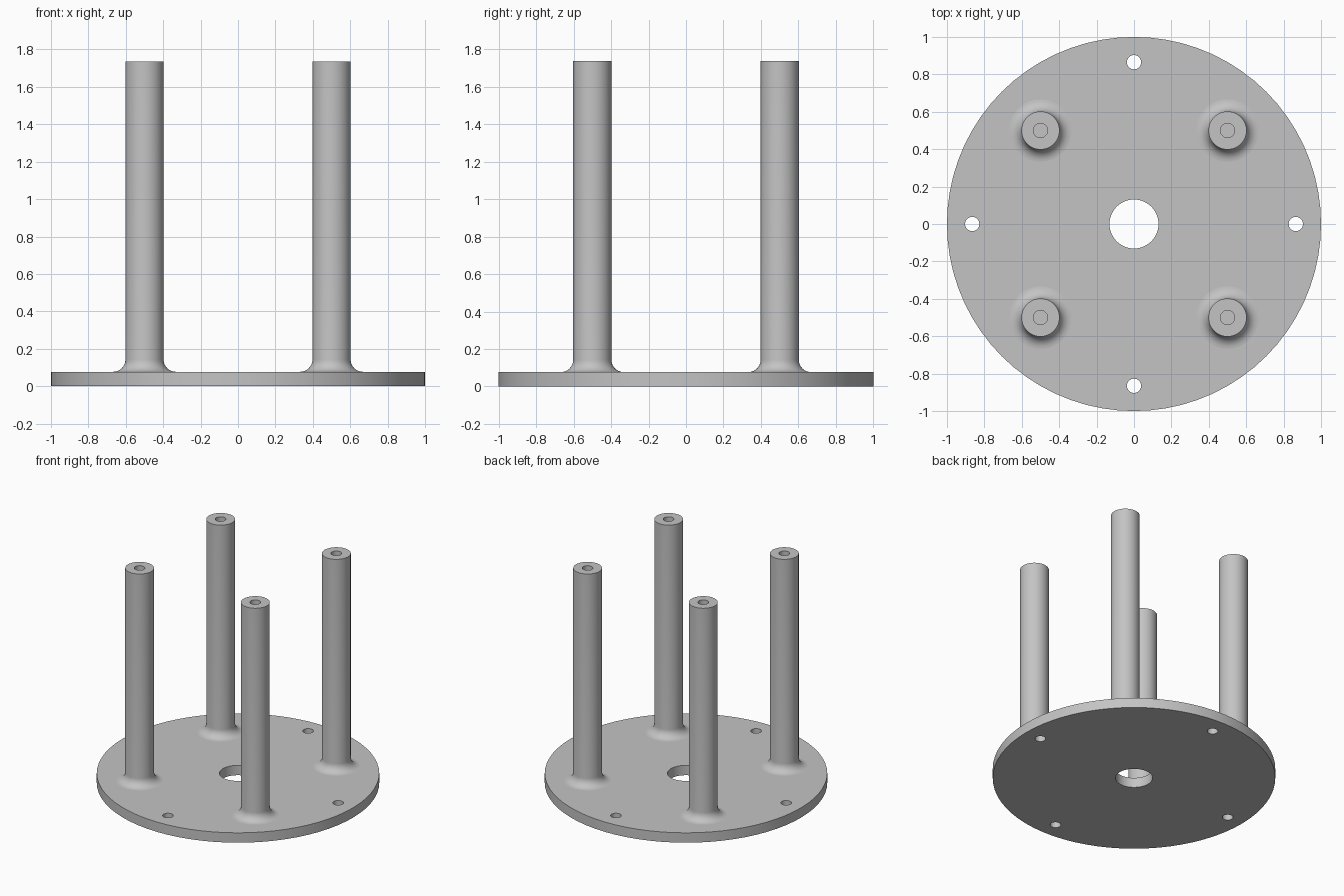
import bpy, bmesh
from math import sin, cos, pi, radians
from mathutils import Vector

cube = bpy.data.objects.get("Cube")
if cube:
    bpy.data.objects.remove(cube, do_unlink=True)

PLATE_T = 0.077
TOP = 1.737
POST_R, FILLET = 0.102, 0.065
BORE_R, BORE_DEPTH = 0.038, 0.25

grey = bpy.data.materials.new("plain grey")
grey.use_nodes = True
colour = (0.55, 0.55, 0.55, 1)
grey.diffuse_color = colour
grey.node_tree.nodes["Principled BSDF"].inputs["Base Color"].default_value = colour


def finish(obj):
    """Weld, orient the faces outward and smooth the round walls."""
    bm = bmesh.new()
    bm.from_mesh(obj.data)
    bmesh.ops.remove_doubles(bm, verts=bm.verts, dist=1e-4)
    bmesh.ops.recalc_face_normals(bm, faces=bm.faces)
    bm.to_mesh(obj.data)
    bm.free()
    obj.data.materials.clear()
    obj.data.materials.append(grey)
    bpy.ops.object.select_all(action='DESELECT')
    obj.select_set(True)
    bpy.context.view_layer.objects.active = obj
    bpy.ops.object.shade_smooth_by_angle(angle=radians(35))


def add_circle(curve, x, y, r, sides):
    spline = curve.splines.new('POLY')
    spline.points.add(sides - 1)
    spline.use_cyclic_u = True
    for i, p in enumerate(spline.points):
        a = 2 * pi * i / sides
        p.co = (x + r * cos(a), y + r * sin(a), 0, 1)


# Base plate: filled disc outline with a centre hole and four bolt holes
outline = bpy.data.curves.new("base_plate", 'CURVE')
outline.dimensions = '2D'
outline.fill_mode = 'BOTH'
outline.extrude = PLATE_T / 2
add_circle(outline, 0, 0, 1, 72)
add_circle(outline, 0, 0, 0.131, 48)
for k in range(4):
    a = k * pi / 2
    add_circle(outline, 0.865 * cos(a), 0.865 * sin(a), 0.038, 32)
plate = bpy.data.objects.new("base_plate", outline)
bpy.context.collection.objects.link(plate)
bpy.ops.object.select_all(action='DESELECT')
plate.select_set(True)
bpy.context.view_layer.objects.active = plate
bpy.ops.object.convert(target='MESH')
plate = bpy.context.view_layer.objects.active
for v in plate.data.vertices:
    v.co.z += PLATE_T / 2
finish(plate)


# Post: lathed profile with a fillet at the foot and a blind bore at the top
def make_post(name, x, y):
    ring = POST_R + FILLET
    profile = [(ring - FILLET * sin(t), PLATE_T + FILLET * (1 - cos(t)))
               for t in (i * pi / 16 for i in range(9))]
    profile += [(POST_R, TOP), (BORE_R, TOP),
                (BORE_R, TOP - BORE_DEPTH), (0, TOP - BORE_DEPTH)]
    bm = bmesh.new()
    verts = [bm.verts.new((r, 0, z)) for r, z in profile]
    edges = [bm.edges.new(pair) for pair in zip(verts, verts[1:])]
    bmesh.ops.spin(bm, geom=verts + edges, cent=(0, 0, 0), axis=(0, 0, 1),
                   angle=2 * pi, steps=48)
    bmesh.ops.remove_doubles(bm, verts=bm.verts, dist=1e-4)
    # Close the foot against the plate so the post is solid
    bmesh.ops.holes_fill(bm, edges=[e for e in bm.edges if e.is_boundary])
    mesh = bpy.data.meshes.new(name)
    bm.to_mesh(mesh)
    bm.free()
    post = bpy.data.objects.new(name, mesh)
    post.location = Vector((x, y, 0))
    bpy.context.collection.objects.link(post)
    finish(post)


for side, sx in (("left", 1), ("right", -1)):
    for end, sy in (("front", -1), ("back", 1)):
        make_post(f"{end}_{side}_post", 0.5 * sx, 0.5 * sy)
